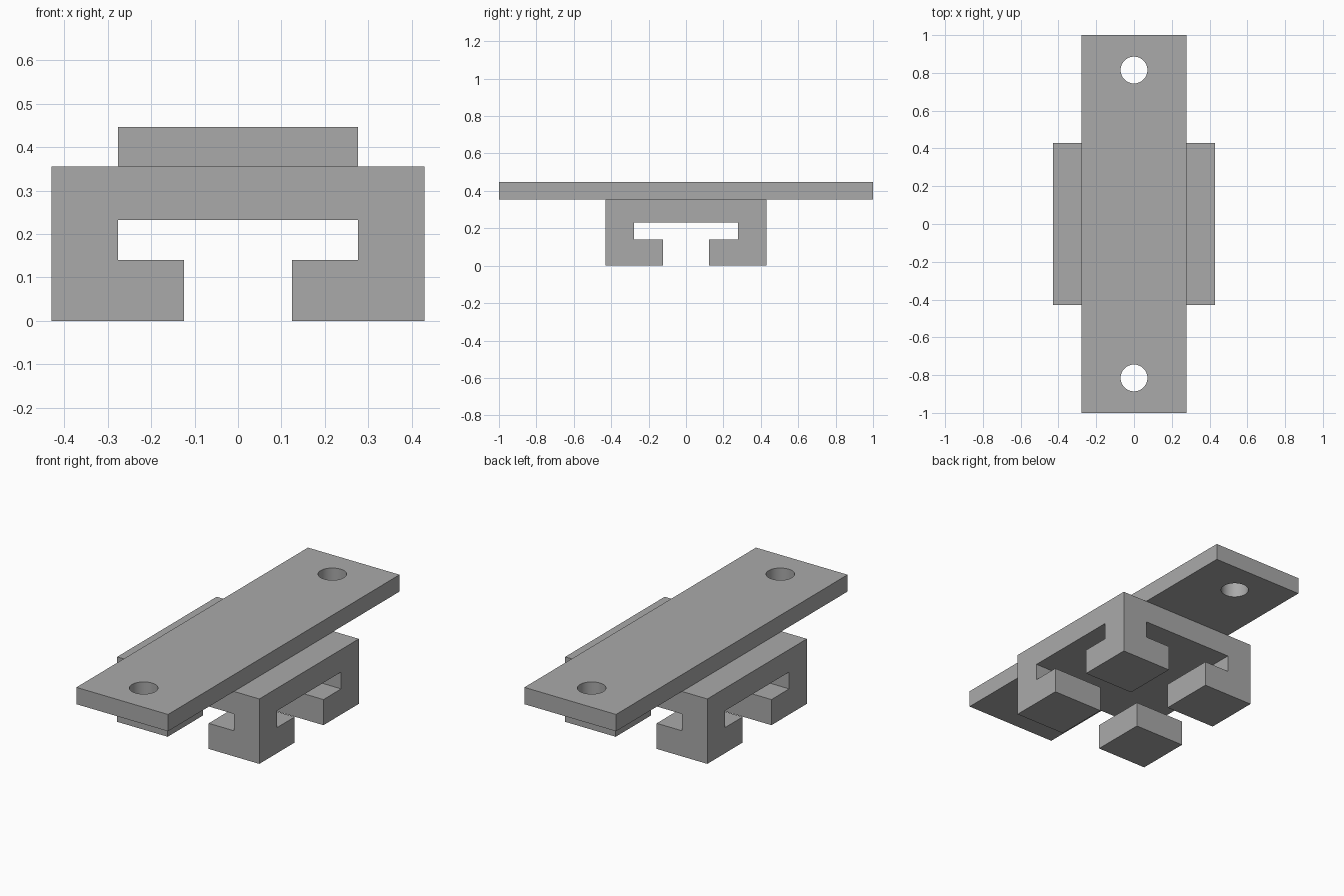
import bpy
import bmesh
from mathutils import Matrix, Vector

default = bpy.data.objects.get("Cube")
if default:
    bpy.data.objects.remove(default, do_unlink=True)

# Main dimensions
BLOCK = 0.43          # half width of the square block
PLATE = 0.277         # half width of the plate, and of the wide slot
MOUTH = 0.124         # half width of the slot opening
LIP, CEILING, BLOCK_TOP, TOP = 0.14, 0.232, 0.355, 0.447

grey = bpy.data.materials.new("plain_grey")
grey.use_nodes = True
colour = (0.4, 0.4, 0.4, 1)
grey.diffuse_color = colour
grey.node_tree.nodes["Principled BSDF"].inputs["Base Color"].default_value = colour


def finish(name, bm):
    bmesh.ops.recalc_face_normals(bm, faces=bm.faces)
    mesh = bpy.data.meshes.new(name)
    bm.to_mesh(mesh)
    bm.free()
    mesh.materials.append(grey)
    obj = bpy.data.objects.new(name, mesh)
    bpy.context.scene.collection.objects.link(obj)
    return obj


def box(name, half_x, half_y, low, high):
    bm = bmesh.new()
    size = Matrix.Diagonal((2 * half_x, 2 * half_y, high - low, 1))
    place = Matrix.Translation((0, 0, (low + high) / 2))
    bmesh.ops.create_cube(bm, size=1, matrix=place @ size)
    return finish(name, bm)


def slot_cutter(name, along_x):
    """T-shaped bar running right through the block."""
    half = [(MOUTH, -0.1), (MOUTH, LIP), (PLATE, LIP), (PLATE, CEILING)]
    outline = half + [(-x, z) for x, z in reversed(half)]
    bm = bmesh.new()
    face = bm.faces.new([bm.verts.new((x, -0.6, z)) for x, z in outline])
    sweep = bmesh.ops.extrude_face_region(bm, geom=[face])
    moved = [v for v in sweep["geom"] if isinstance(v, bmesh.types.BMVert)]
    bmesh.ops.translate(bm, verts=moved, vec=Vector((0, 1.2, 0)))
    if along_x:
        bm.transform(Matrix.Rotation(1.5707963, 4, "Z"))
    return finish(name, bm)


def hole_cutter(name, y):
    bm = bmesh.new()
    bmesh.ops.create_cone(bm, cap_ends=True, segments=48, radius1=0.071,
                          radius2=0.071, depth=0.4,
                          matrix=Matrix.Translation((0, y, 0.4)))
    return finish(name, bm)


def cut(obj, cutters):
    """Subtract the cutters, bake the result and remove the cutters."""
    for cutter in cutters:
        cutter.hide_render = True
        mod = obj.modifiers.new(cutter.name, "BOOLEAN")
        mod.operation = "DIFFERENCE"
        mod.solver = "EXACT"
        mod.object = cutter
    graph = bpy.context.evaluated_depsgraph_get()
    baked = bpy.data.meshes.new_from_object(obj.evaluated_get(graph))
    obj.modifiers.clear()
    obj.data = baked
    for cutter in cutters:
        bpy.data.objects.remove(cutter, do_unlink=True)


# Square block with crossing T-slots, leaving four hooked feet
block = box("slotted_block", BLOCK, BLOCK, 0, BLOCK_TOP)
cut(block, [slot_cutter("lengthwise_slot", False), slot_cutter("crosswise_slot", True)])

# Long mounting plate with a round hole near each end
plate = box("mounting_plate", PLATE, 1, BLOCK_TOP, TOP)
cut(plate, [hole_cutter("front_hole", -0.815), hole_cutter("back_hole", 0.815)])

# Smooth the hole walls while keeping every edge crisp
bpy.ops.object.select_all(action="DESELECT")
plate.select_set(True)
bpy.context.view_layer.objects.active = plate
bpy.ops.object.shade_smooth_by_angle()
